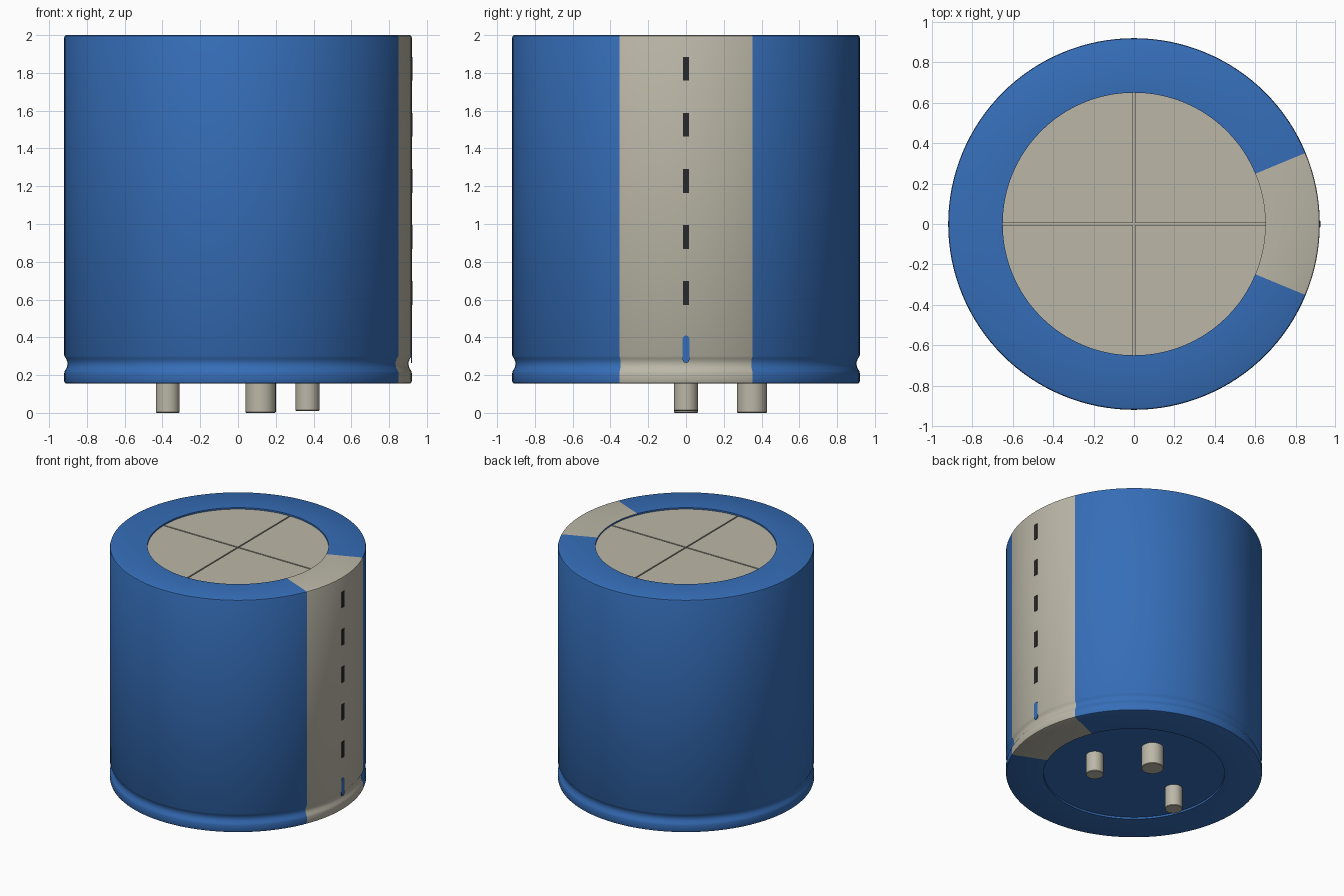
import bpy
import bmesh
from math import sin, cos, pi, atan2, radians, hypot

cube = bpy.data.objects.get("Cube")
if cube:
    bpy.data.objects.remove(cube, do_unlink=True)


def material(name, rgb):
    m = bpy.data.materials.new(name)
    m.use_nodes = True
    m.diffuse_color = (*rgb, 1)
    bsdf = m.node_tree.nodes["Principled BSDF"]
    bsdf.inputs["Base Color"].default_value = (*rgb, 1)
    bsdf.inputs["Roughness"].default_value = 0.5
    return m


BLUE = material("sleeve blue", (0.036, 0.155, 0.48))
GREY = material("warm grey", (0.50, 0.475, 0.39))
DARK = material("charcoal", (0.022, 0.022, 0.025))

SEGS = 128
R_OUT, R_IN = 0.92, 0.65
Z_LOW, Z_TOP = 0.155, 2.0


def finish(name, bm, mats, smooth=True):
    bmesh.ops.recalc_face_normals(bm, faces=bm.faces)
    mesh = bpy.data.meshes.new(name)
    bm.to_mesh(mesh)
    bm.free()
    for m in mats:
        mesh.materials.append(m)
    obj = bpy.data.objects.new(name, mesh)
    bpy.context.collection.objects.link(obj)
    if smooth:
        bpy.ops.object.select_all(action="DESELECT")
        obj.select_set(True)
        bpy.context.view_layer.objects.active = obj
        bpy.ops.object.shade_smooth_by_angle(angle=radians(35))
    return obj


def lathe(profile, segs):
    """Spin (radius, height) points round z and close both ends."""
    bm = bmesh.new()
    rings = [[bm.verts.new((r * cos(2 * pi * i / segs), r * sin(2 * pi * i / segs), z))
              for i in range(segs)] for r, z in profile]
    for a, b in zip(rings, rings[1:]):
        for i in range(segs):
            j = (i + 1) % segs
            bm.faces.new((a[i], a[j], b[j], b[i]))
    bm.faces.new(rings[0])
    bm.faces.new(rings[-1])
    return bm


def prism(outline, offset):
    """Extrude a closed outline of 3D points by an offset."""
    bm = bmesh.new()
    face = bm.faces.new([bm.verts.new(p) for p in outline])
    ext = bmesh.ops.extrude_face_region(bm, geom=[face])
    verts = [v for v in ext["geom"] if isinstance(v, bmesh.types.BMVert)]
    bmesh.ops.translate(bm, verts=verts, vec=offset)
    return bm


# Sleeve with shallow end recesses, rounded rims and a crimped groove
profile = [
    (R_IN, Z_LOW + 0.015), (R_IN, Z_LOW), (0.908, Z_LOW),
    (0.916, 0.158), (R_OUT, 0.167), (R_OUT, 0.212), (0.917, 0.222),
    (0.907, 0.238), (0.903, 0.255), (0.904, 0.272), (0.911, 0.288),
    (R_OUT, 0.303), (R_OUT, 1.988), (0.917, 1.996), (0.909, Z_TOP),
    (R_IN, Z_TOP), (R_IN, Z_TOP - 0.024),
]
bm = lathe(profile, SEGS)
for f in bm.faces:
    c = f.calc_center_median()
    in_stripe = abs(atan2(c.y, c.x)) < pi / 8 and hypot(c.x, c.y) > R_IN
    f.material_index = 1 if in_stripe else 0
    if len(f.verts) > 4 and c.z > 1:
        f.material_index = 1
finish("sleeve", bm, [BLUE, GREY])

# Top plate: four quarter plates with fine vent scores between them
GAP = 0.005
STEPS = SEGS // 4
for n, side in enumerate(("back_left", "back_right", "front_right", "front_left")):
    turn = n * pi / 2
    local = [(GAP, GAP)]
    for i in range(STEPS + 1):
        t = pi / 2 * i / STEPS
        local.append((max(GAP, R_IN * cos(t)), max(GAP, R_IN * sin(t))))
    outline = [(x * cos(turn) - y * sin(turn), x * sin(turn) + y * cos(turn), Z_TOP - 0.024)
               for x, y in local]
    finish("top_plate_" + side, prism(outline, (0, 0, 0.012)), [GREY], smooth=False)

# Dark dashes down the stripe
for n in range(5):
    z = 1.822 - 0.297 * n
    w, h = 0.016, 0.063
    outline = [(0.917, y, z + dz) for y, dz in ((-w, -h), (w, -h), (w, h), (-w, h))]
    finish("stripe_dash_%d" % (n + 1), prism(outline, (0.006, 0, 0)), [DARK], smooth=False)

# Blue round-ended dash at the foot of the stripe
outline = []
for centre, start in ((0.392, 0), (0.283, pi)):
    for i in range(7):
        t = start + pi * i / 6
        outline.append((0.916, 0.018 * cos(t), centre + 0.018 * sin(t)))
finish("stripe_marker", prism(outline, (0.006, 0, 0)), [BLUE], smooth=False)

# Terminal pins
for name, x, y, r, foot in (("left_pin", 0.368, 0, 0.063, 0.01),
                            ("right_pin", -0.372, 0, 0.063, 0),
                            ("back_pin", 0.12, 0.35, 0.08, 0)):
    bm = lathe([(r - 0.004, foot), (r, foot + 0.004), (r, Z_LOW + 0.03)], 48)
    bmesh.ops.translate(bm, verts=bm.verts, vec=(x, y, 0))
    finish(name, bm, [GREY])
